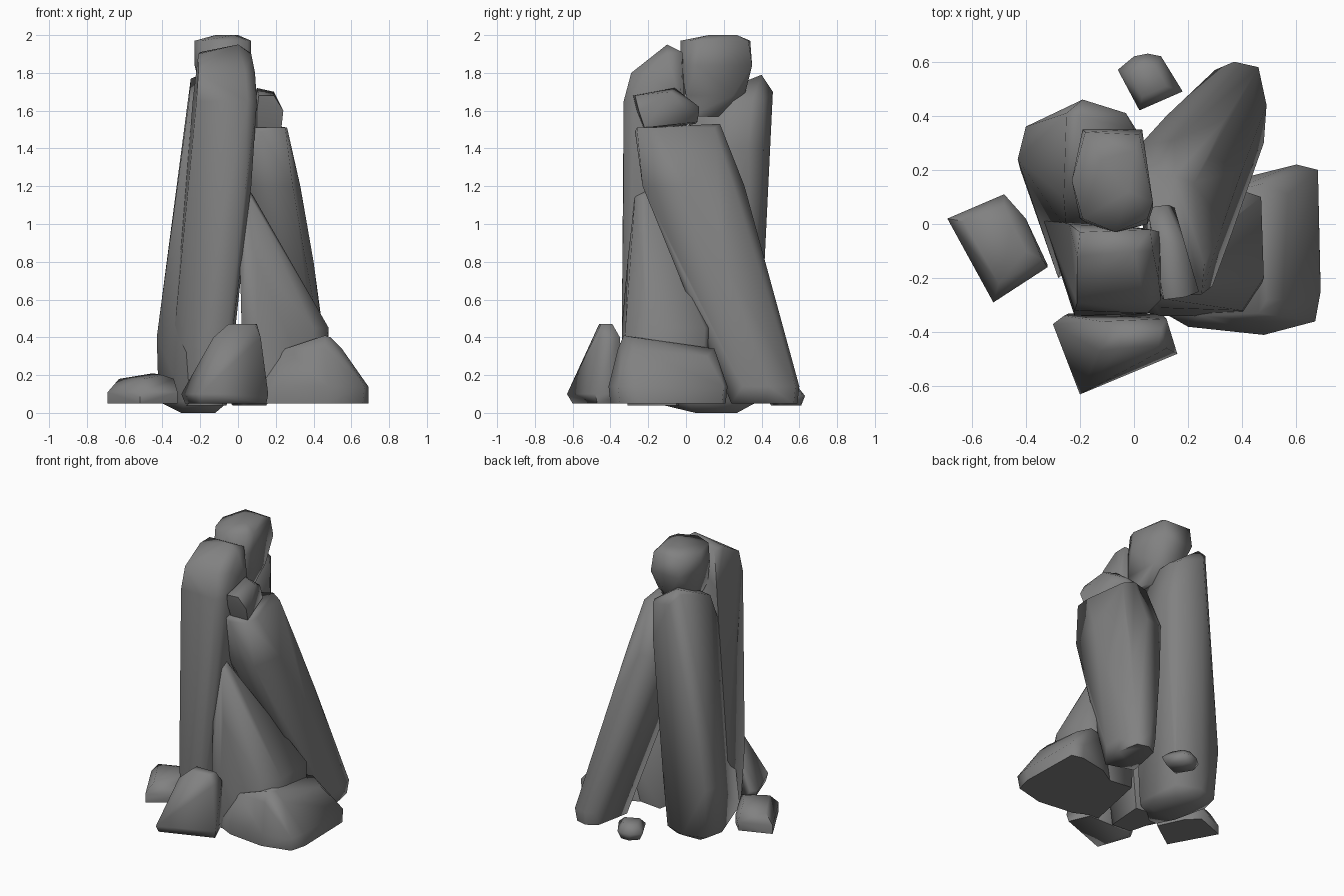
import bpy, bmesh, math

# Dark stone colour shared by every part
stone = bpy.data.materials.new("dark_stone")
stone.diffuse_color = (0.22, 0.22, 0.22, 1)


def rock(name, *rings, angle=75):
    """Worn stone: each ring is (height, [(x, y), ...]), wrapped in a hull."""
    bm = bmesh.new()
    for z, outline in rings:
        for p in outline:
            # a point may carry its own height for sloping ends
            bm.verts.new((p[0], p[1], p[2] if len(p) > 2 else z))
    res = bmesh.ops.convex_hull(bm, input=bm.verts[:])
    loose = {g for g in res["geom_interior"] + res["geom_unused"]
             if isinstance(g, bmesh.types.BMVert)}
    bmesh.ops.delete(bm, geom=list(loose), context='VERTS')
    bmesh.ops.dissolve_limit(bm, angle_limit=math.radians(3),
                             verts=bm.verts[:], edges=bm.edges[:])
    bmesh.ops.recalc_face_normals(bm, faces=bm.faces[:])
    me = bpy.data.meshes.new(name)
    bm.to_mesh(me)
    bm.free()
    me.materials.append(stone)
    ob = bpy.data.objects.new(name, me)
    bpy.context.collection.objects.link(ob)
    bpy.ops.object.select_all(action='DESELECT')
    ob.select_set(True)
    bpy.context.view_layer.objects.active = ob
    bpy.ops.object.shade_smooth_by_angle(angle=math.radians(angle))
    return ob


# Tall standing stones
rock("front_pillar",
     (0.04, [(-0.22, -0.30), (-0.08, -0.31), (-0.06, -0.05), (-0.30, -0.02)]),
     (0.40, [(-0.22, -0.34), (-0.06, -0.34), (-0.03, -0.05), (-0.34, 0.03)]),
     (1.20, [(-0.22, -0.33), (0.04, -0.33), (0.07, -0.28), (0.07, -0.02), (-0.26, 0.0)]),
     (1.65, [(-0.22, -0.32), (0.05, -0.33), (0.10, -0.28), (0.10, -0.03), (-0.24, 0.0)]),
     (1.80, [(-0.21, -0.29), (0.04, -0.29), (0.09, -0.2)]),
     (1.92, [(-0.21, -0.12, 1.90), (0.0, -0.10, 1.95), (0.07, -0.10, 1.90),
             (-0.20, -0.03, 1.91), (0.06, -0.02, 1.91)]))

rock("back_pillar",
     (0.0, [(-0.30, 0.05), (-0.12, 0.05), (-0.12, 0.27), (-0.30, 0.27)]),
     (0.06, [(-0.42, 0.20), (-0.39, 0.33), (-0.24, 0.38), (-0.08, 0.32),
             (-0.05, 0.0), (-0.28, -0.20)]),
     (0.40, [(-0.43, 0.24), (-0.40, 0.36), (-0.24, 0.40), (-0.06, 0.34),
             (-0.03, 0.0), (-0.34, 0.02)]),
     (1.40, [(-0.29, 0.15), (-0.29, 0.36), (-0.19, 0.43), (-0.03, 0.41),
             (0.02, 0.33), (0.0, 0.02), (-0.25, -0.02)]),
     (1.65, [(-0.26, 0.10), (-0.27, 0.38), (-0.19, 0.46, 1.70), (-0.03, 0.41),
             (0.0, 0.35), (-0.02, 0.05), (-0.25, 0.41, 1.77), (-0.20, 0.40, 1.79)]))

rock("leaning_slab",
     (0.05, [(0.25, 0.30), (0.30, 0.55), (0.37, 0.59), (0.45, 0.57),
             (0.48, 0.42), (0.44, 0.24)]),
     (0.14, [(0.30, 0.57), (0.37, 0.60), (0.46, 0.58), (0.49, 0.44), (0.48, 0.30)]),
     (0.80, [(0.10, 0.10), (0.12, 0.40), (0.22, 0.42), (0.34, 0.39),
             (0.40, 0.20), (0.36, -0.04)]),
     (1.20, [(0.04, -0.18), (0.02, 0.29), (0.15, 0.31), (0.28, 0.25),
             (0.33, 0.0), (0.29, -0.23)]),
     (1.51, [(0.06, -0.25), (0.04, 0.17), (0.15, 0.18, 1.53), (0.22, 0.15),
             (0.26, -0.15), (0.25, -0.26), (0.12, -0.27, 1.49)]))

# Pointed buttress and broad foot stone on the right
rock("pointed_buttress",
     (0.05, [(0.03, -0.32), (0.42, -0.34), (0.46, 0.08), (0.12, 0.12)]),
     (0.45, [(0.02, -0.32), (0.10, -0.34), (0.40, -0.32), (0.48, -0.20),
             (0.47, 0.10), (0.38, 0.13), (0.04, 0.05)]),
     (0.80, [(0.01, -0.29), (0.10, -0.31), (0.25, -0.25), (0.27, -0.06), (0.04, -0.05)]),
     (1.15, [(0.03, -0.26), (0.06, -0.27), (0.08, -0.21), (0.05, -0.22, 1.19)]))

rock("foot_stone",
     (0.05, [(0.06, -0.30), (0.20, -0.37), (0.46, -0.40), (0.66, -0.35),
             (0.69, -0.24), (0.68, 0.19), (0.60, 0.21), (0.40, 0.17), (0.12, 0.0)]),
     (0.14, [(0.09, -0.31), (0.20, -0.38), (0.48, -0.41), (0.67, -0.36),
             (0.69, -0.25), (0.68, 0.20), (0.60, 0.22)]),
     (0.34, [(0.25, -0.34), (0.46, -0.36), (0.55, -0.28), (0.57, 0.11, 0.30),
             (0.48, 0.15), (0.35, 0.12), (0.46, -0.33, 0.41), (0.49, -0.28, 0.40)]))

# Stones balanced on top
rock("cap_stone",
     (1.57, [(-0.12, 0.02), (0.03, 0.02), (0.02, 0.16), (-0.08, 0.22)]),
     (1.68, [(-0.17, 0.0), (0.05, 0.0), (0.04, 0.25), (-0.08, 0.31), (-0.19, 0.18)]),
     (1.84, [(-0.20, 0.02), (-0.06, -0.03), (0.05, 0.0), (0.07, 0.06),
             (0.03, 0.35), (-0.19, 0.35), (-0.23, 0.16)]),
     (1.97, [(-0.19, 0.02), (-0.07, -0.03), (0.05, 0.02), (0.07, 0.08),
             (0.02, 0.33), (-0.18, 0.34), (-0.23, 0.16),
             (-0.02, 0.12, 2.0), (0.0, 0.27, 2.0), (-0.12, 0.24, 2.0)]))

rock("wedge_stone",
     (1.51, [(0.10, -0.22, 1.50), (0.23, -0.22), (0.15, 0.06, 1.54), (0.05, 0.05, 1.53)]),
     (1.60, [(0.10, -0.26), (0.24, -0.25), (0.13, 0.07), (0.05, 0.06)]),
     (1.68, [(0.11, -0.28), (0.19, -0.27), (0.19, -0.08, 1.70), (0.10, -0.06, 1.72),
             (0.12, 0.07, 1.62), (0.05, 0.06, 1.62)]))

# Loose boulders around the base
rock("front_boulder",
     (0.05, [(-0.28, -0.37), (-0.20, -0.60), (0.15, -0.47), (0.09, -0.33), (-0.24, -0.33)]),
     (0.10, [(-0.30, -0.37), (-0.20, -0.63), (0.16, -0.48), (0.10, -0.33), (-0.26, -0.34)]),
     (0.40, [(-0.13, -0.47), (0.12, -0.46), (0.12, -0.35), (-0.12, -0.36)]),
     (0.47, [(-0.05, -0.46), (0.09, -0.45), (0.10, -0.39), (-0.05, -0.39)]))

rock("left_boulder",
     (0.05, [(-0.69, 0.02), (-0.48, 0.10), (-0.40, 0.02), (-0.32, -0.15), (-0.52, -0.29)]),
     (0.11, [(-0.69, 0.02), (-0.48, 0.11), (-0.40, 0.02), (-0.32, -0.16), (-0.52, -0.29)]),
     (0.18, [(-0.63, 0.01), (-0.48, 0.07), (-0.34, -0.13), (-0.50, -0.22),
             (-0.45, 0.0, 0.21), (-0.40, -0.10, 0.20)]))

rock("back_pebble",
     (0.04, [(-0.03, 0.56), (0.02, 0.61), (0.08, 0.61), (0.15, 0.50), (0.03, 0.45)]),
     (0.09, [(-0.06, 0.57), (0.0, 0.62), (0.05, 0.63), (0.10, 0.62), (0.18, 0.49), (0.02, 0.42)]),
     (0.14, [(-0.01, 0.56), (0.03, 0.59), (0.08, 0.58), (0.12, 0.51), (0.03, 0.47)]))
